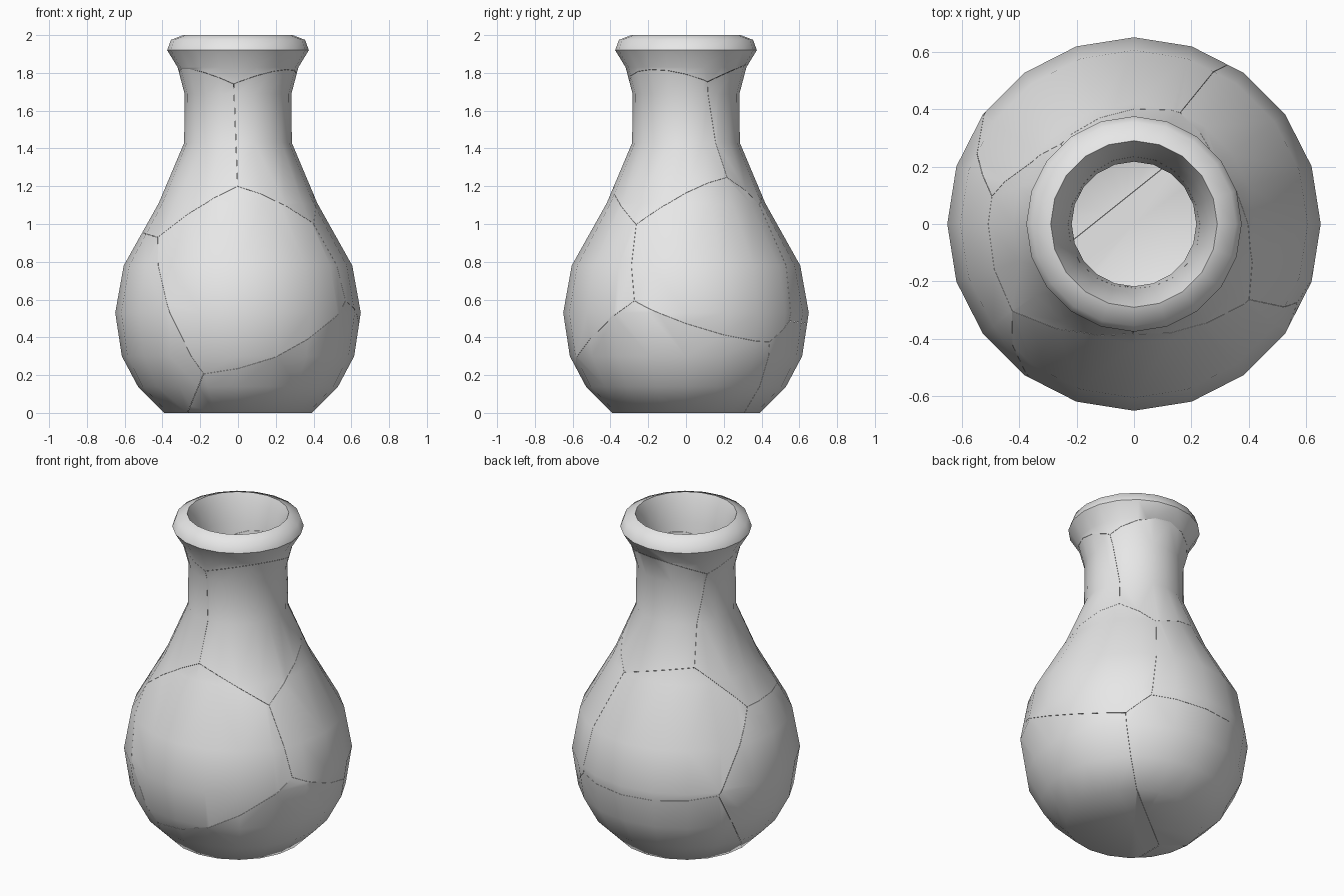
import bpy, bmesh
from math import radians, tau
from mathutils import Vector

cube = bpy.data.objects.get("Cube")
if cube:
    bpy.data.objects.remove(cube, do_unlink=True)

# Single clay colour
clay = bpy.data.materials.new("grey_clay")
clay.use_nodes = True
clay.diffuse_color = (0.8, 0.8, 0.8, 1)
clay.node_tree.nodes["Principled BSDF"].inputs["Base Color"].default_value = (0.8, 0.8, 0.8, 1)

SIDES = 20
GAP = 0.0006

# Closed wall section: outside from base to lip, then inside back down (radius, height)
OUTSIDE = [(0, 0), (0.39, 0), (0.53, 0.14), (0.615, 0.3), (0.65, 0.53), (0.605, 0.78),
           (0.42, 1.11), (0.285, 1.43), (0.283, 1.69), (0.32, 1.83), (0.375, 1.92),
           (0.355, 1.975), (0.29, 2)]
INSIDE = [(0.265, 1.94), (0.24, 1.83), (0.217, 1.69), (0.217, 1.45), (0.355, 1.1),
          (0.54, 0.76), (0.585, 0.53), (0.55, 0.32), (0.47, 0.18), (0.36, 0.07), (0, 0.07)]


def lathe():
    """Spin the wall section into a closed hollow vessel."""
    bm = bmesh.new()
    verts = [bm.verts.new((r, 0, z)) for r, z in OUTSIDE + INSIDE]
    edges = [bm.edges.new(pair) for pair in zip(verts, verts[1:])]
    bmesh.ops.spin(bm, geom=verts + edges, cent=(0, 0, 0), axis=(0, 0, 1),
                   angle=tau, steps=SIDES, use_merge=True)
    bmesh.ops.remove_doubles(bm, verts=bm.verts, dist=0.0005)
    bmesh.ops.recalc_face_normals(bm, faces=bm.faces)
    return bm


# Centres of the broken pieces that fit together into the vase
SHARDS = {
    "rim_shard": (0.02, 0.05, 2.05),
    "neck_left_shard": (0.25, -0.1, 1.42),
    "neck_right_shard": (-0.27, -0.1, 1.4),
    "neck_back_shard": (0.05, 0.32, 1.5),
    "belly_front_shard": (0.05, -0.5, 0.78),
    "belly_left_shard": (0.5, 0.2, 0.95),
    "belly_back_shard": (-0.15, 0.5, 0.85),
    "belly_right_shard": (-0.55, -0.1, 0.45),
    "base_left_shard": (0.25, -0.1, 0.12),
    "base_back_shard": (-0.15, 0.4, 0.15),
}

vessel = lathe()
for name, seed in SHARDS.items():
    bm = vessel.copy()
    here = Vector(seed)
    # Trim the vessel halfway towards every neighbouring piece
    for other in SHARDS.values():
        if other == seed:
            continue
        away = (Vector(other) - here).normalized()
        middle = (Vector(other) + here) / 2 - away * GAP
        cut = bmesh.ops.bisect_plane(bm, geom=bm.verts[:] + bm.edges[:] + bm.faces[:],
                                     dist=0.00001, plane_co=middle, plane_no=away,
                                     clear_outer=True)
        rim = [e for e in cut["geom_cut"]
               if isinstance(e, bmesh.types.BMEdge) and e.is_boundary]
        # Close the broken wall
        if rim:
            bmesh.ops.triangle_fill(bm, edges=rim, use_beauty=True, normal=away)
    bmesh.ops.recalc_face_normals(bm, faces=bm.faces)
    mesh = bpy.data.meshes.new(name)
    bm.to_mesh(mesh)
    bm.free()
    mesh.materials.append(clay)
    shard = bpy.data.objects.new(name, mesh)
    bpy.context.collection.objects.link(shard)
    bpy.ops.object.select_all(action="DESELECT")
    shard.select_set(True)
    bpy.context.view_layer.objects.active = shard
    bpy.ops.object.shade_smooth_by_angle(angle=radians(50))
vessel.free()
